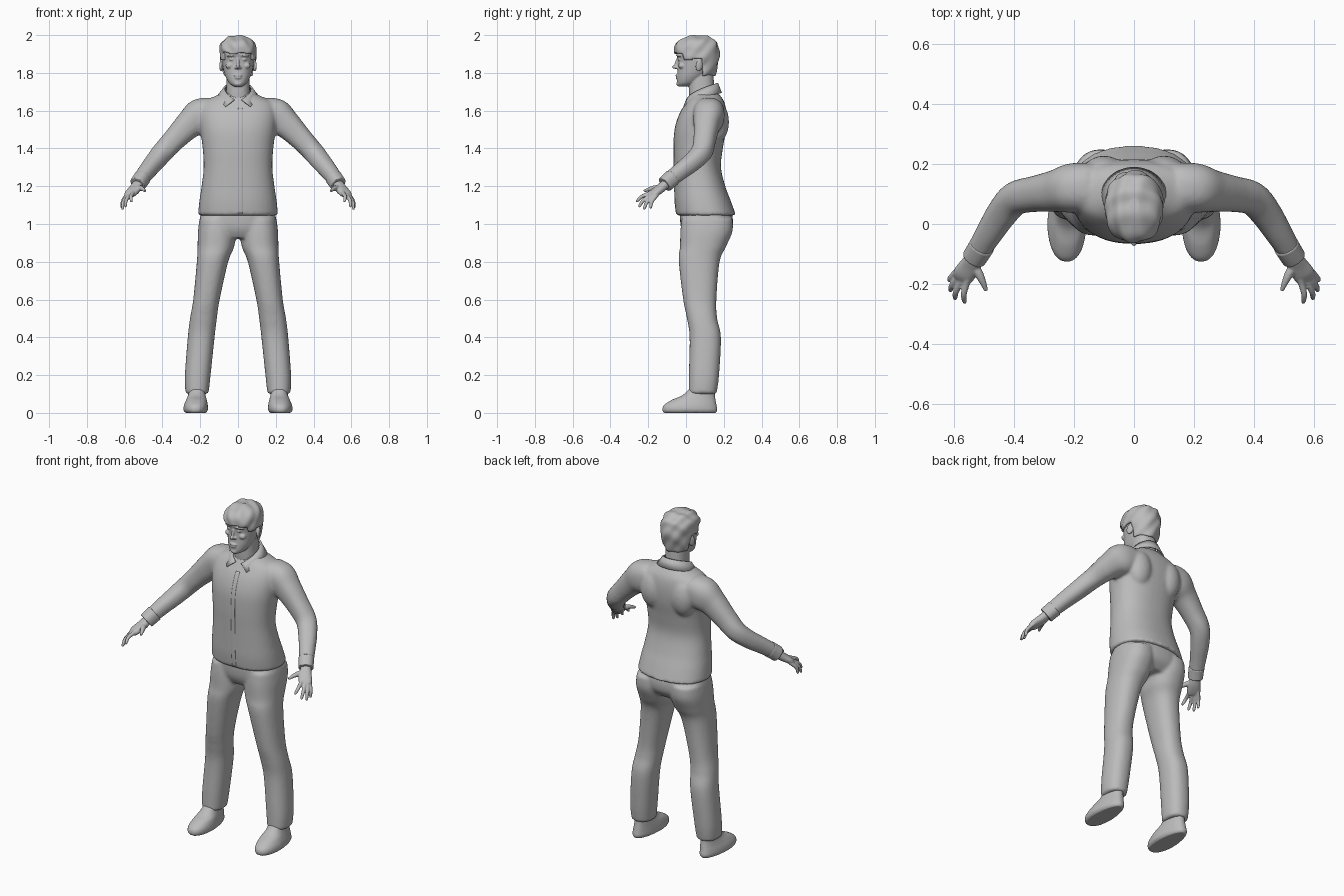
import bpy, bmesh, math
from math import sin, cos, pi, radians
from mathutils import Vector, Matrix, Euler

if "Cube" in bpy.data.objects:
    bpy.data.objects.remove(bpy.data.objects["Cube"])

GREY = (0.5, 0.5, 0.5, 1)
mat = bpy.data.materials.new("plain grey")
mat.use_nodes = True
mat.diffuse_color = GREY
mat.node_tree.nodes["Principled BSDF"].inputs["Base Color"].default_value = GREY


def smooth_rows(rows, steps=6):
    """Pass a smooth path through the given rows."""
    rows = [Vector(r) for r in rows]
    out = []
    for i in range(len(rows) - 1):
        a, b, c, d = rows[max(i - 1, 0)], rows[i], rows[i + 1], rows[min(i + 2, len(rows) - 1)]
        for k in range(steps):
            t = k / steps
            out.append(0.5 * (2 * b + (c - a) * t + (2 * a - 5 * b + 4 * c - d) * t * t
                              + (3 * b - a - 3 * c + d) * t ** 3))
    return out + [rows[-1]]


def loft(bm, rows, flat=True, side=1, n=40, power=2.3):
    """Skin rows of (x, y, z, radius a, radius b); flat rings or rings square to the path."""
    rows, rings = smooth_rows(rows), []
    for i, r in enumerate(rows):
        u, v = Vector((1, 0, 0)), Vector((0, 1, 0))
        if not flat:
            t = (rows[min(i + 1, len(rows) - 1)] - rows[max(i - 1, 0)])[:3]
            t = Vector(t).normalized()
            u = t.cross(Vector((0, 0, 1))).normalized()
            v = u.cross(t)
        ring = []
        for k in range(n):
            c, s = cos(2 * pi * k / n), sin(2 * pi * k / n)
            p = Vector(r[:3]) + u * r[3] * math.copysign(abs(c) ** (2 / power), c) \
                + v * r[4] * math.copysign(abs(s) ** (2 / power), s)
            ring.append(bm.verts.new((p.x * side, p.y, p.z)))
        rings.append(ring)
    for a, b in zip(rings, rings[1:]):
        for k in range(n):
            bm.faces.new((a[k], a[(k + 1) % n], b[(k + 1) % n], b[k]))
    bm.faces.new(rings[0])
    bm.faces.new(rings[-1])
    return rings


def ball(bm, pos, size, turn=(0, 0, 0), side=1):
    rot = Euler([radians(a) for a in turn]).to_matrix().to_4x4()
    m = Matrix.Translation(pos) @ rot @ Matrix.Diagonal((*size, 1))
    bmesh.ops.create_uvsphere(bm, u_segments=20, v_segments=14, radius=1,
                              matrix=Matrix.Diagonal((side, 1, 1, 1)) @ m)


def finish(name, bm, voxel=0, relax=0):
    bmesh.ops.recalc_face_normals(bm, faces=bm.faces)
    for f in bm.faces:
        f.smooth = True
    me = bpy.data.meshes.new(name)
    bm.to_mesh(me)
    bm.free()
    me.materials.append(mat)
    ob = bpy.data.objects.new(name, me)
    bpy.context.collection.objects.link(ob)
    if voxel:
        m = ob.modifiers.new("fuse", 'REMESH')
        m.mode, m.voxel_size, m.use_smooth_shade = 'VOXEL', voxel, True
    if relax:
        m = ob.modifiers.new("relax", 'SMOOTH')
        m.factor, m.iterations = 0.5, relax
    return ob


# Jacket: torso, shoulder blades and sleeves fused together
bm = bmesh.new()
torso = [(1.045, -.052, .265, .212), (1.12, -.06, .238, .205), (1.2, -.062, .208, .193),
         (1.3, -.064, .185, .182), (1.4, -.066, .195, .187), (1.5, -.06, .212, .2),
         (1.58, -.036, .215, .205), (1.64, -.002, .205, .19), (1.675, .02, .185, .125),
         (1.7, .03, .165, .075)]
loft(bm, [(0, (f + b) / 2, z, w, (b - f) / 2) for z, f, b, w in torso])
for s in (1, -1):
    ball(bm, (.1, .165, 1.54), (.075, .063, .11), side=s)
    loft(bm, [(.13, .12, 1.6, .08, .075), (.2, .12, 1.57, .083, .093), (.26, .11, 1.525, .07, .075),
              (.33, .1, 1.455, .06, .062), (.395, .085, 1.385, .056, .055), (.44, .035, 1.33, .052, .05),
              (.485, -.035, 1.275, .045, .045), (.525, -.1, 1.222, .038, .041)], False, s)
jacket = finish("jacket", bm, .009, 7)

# Sleeve cuffs
bm = bmesh.new()
for s in (1, -1):
    loft(bm, [(.505, -.07, 1.247, .043, .045), (.517, -.09, 1.23, .042, .044),
              (.532, -.113, 1.209, .041, .043)], False, s)
finish("sleeve_cuffs", bm, .004, 2)

# Front placket laid over the jacket
bm = bmesh.new()
bmesh.ops.create_grid(bm, x_segments=4, y_segments=60, size=1,
                      matrix=Matrix.Translation((.012, -.3, 1.335)) @ Matrix.Rotation(pi / 2, 4, 'X')
                      @ Matrix.Diagonal((.012, .28, 1, 1)))
placket = finish("front_placket", bm)
wrap = placket.modifiers.new("wrap", 'SHRINKWRAP')
wrap.target, wrap.wrap_method, wrap.offset = jacket, 'PROJECT', .001
wrap.use_project_y, wrap.use_negative_direction = True, True
placket.modifiers.new("thickness", 'SOLIDIFY').thickness = .003

# Shirt collar: a folded strip round the neck with pointed front ends
bm = bmesh.new()
strips = []
for k in range(41):
    t = k / 40
    a, low = radians(14 + 332 * t), radians(36 + 288 * t)
    back = (1 - cos(a)) / 2
    tip = max(0, 1 - min(t, 1 - t) * 7)
    top = (.069 * sin(a), .082 - .078 * cos(a), 1.645 + .1 * back ** .5)
    fold = (.077 * sin(a), .084 - .086 * cos(a), top[2] + .002)
    edge = (.112 * sin(low), .086 - (.104 + .02 * tip) * cos(low), 1.667 + .028 * back - .045 * tip)
    strips.append([bm.verts.new(p) for p in (top, fold, edge)])
for a, b in zip(strips, strips[1:]):
    for j in range(2):
        bm.faces.new((a[j], b[j], b[j + 1], a[j + 1]))
collar = finish("shirt_collar", bm)
collar.modifiers.new("thickness", 'SOLIDIFY').thickness = .007

# Trousers: hips and legs fused together
bm = bmesh.new()
loft(bm, [(0, .1, 1.1, .19, .13), (0, .108, 1.03, .2, .14), (0, .108, .97, .2, .132), (0, .1, .925, .17, .1)])
for s in (1, -1):
    loft(bm, [(.108, .112, 1.03, .095, .135), (.112, .108, .96, .1, .138), (.117, .09, .88, .097, .122),
              (.135, .07, .8, .083, .108), (.167, .073, .6, .07, .088), (.183, .085, .5, .071, .08),
              (.195, .102, .4, .071, .083), (.213, .095, .2, .068, .08), (.217, .088, .1, .061, .074)], True, s)
finish("trousers", bm, .009, 7)

# Shoes, narrower toward the heel
bm = bmesh.new()
for s in (1, -1):
    rings = loft(bm, [(.224, .02, 0, .055, .138), (.224, .02, .015, .065, .146), (.223, .022, .04, .064, .14),
                      (.22, .04, .068, .057, .117), (.218, .068, .095, .05, .085), (.216, .09, .14, .045, .062)],
                 True, s)
    for v in (v for ring in rings for v in ring):
        v.co.x = s * .222 + (v.co.x - s * .222) * (1 - max(0, v.co.y) * 1.3)
finish("shoes", bm, .006, 3)

# Hands: palm, four fingers and thumb
bm = bmesh.new()
wrist = Vector((.527, -.105, 1.215))
fingers = [((.557, -.195, 1.162), (.565, -.265, 1.118)), ((.576, -.19, 1.15), (.598, -.252, 1.09)),
           ((.588, -.178, 1.146), (.614, -.225, 1.077)), ((.592, -.16, 1.147), (.617, -.19, 1.083))]
for s in (1, -1):
    loft(bm, [(*wrist, .028, .024), (.545, -.137, 1.187, .034, .023), (.566, -.168, 1.164, .037, .019),
              (.577, -.185, 1.15, .03, .012)], False, s, 20)
    for base, tip in fingers:
        base, tip = Vector(base), Vector(tip)
        mid = base.lerp(tip, .5) + Vector((.006, -.005, .005))
        start = base.lerp(wrist, .3)
        loft(bm, [(*start, .011, .011), (*base, .0115, .0115), (*mid, .01, .01),
                  (*base.lerp(tip, .9), .008, .008), (*tip, .003, .003)], False, s, 12, 2)
    loft(bm, [(.535, -.13, 1.195, .014, .014), (.517, -.165, 1.19, .015, .015), (.503, -.195, 1.184, .011, .011),
              (.492, -.222, 1.174, .007, .007)], False, s, 12, 2)
finish("hands", bm, .004, 3)

# Head and neck with facial features
bm = bmesh.new()
loft(bm, [(0, .09, 1.63, .07, .07), (0, .083, 1.7, .063, .068), (0, .08, 1.8, .06, .065)])
skull = [(1.728, -.04, .02, .022), (1.745, -.047, .06, .046), (1.78, -.047, .105, .066),
         (1.82, -.044, .145, .078), (1.87, -.044, .16, .085), (1.91, -.052, .165, .087),
         (1.95, -.04, .158, .078), (1.98, 0, .125, .05)]
loft(bm, [(0, (f + b) / 2, z, w, (b - f) / 2) for z, f, b, w in skull], power=2.15)
ball(bm, (0, -.055, 1.832), (.011, .019, .011))
ball(bm, (0, -.048, 1.853), (.008, .011, .034), (-16, 0, 0))
ball(bm, (0, -.047, 1.787), (.023, .009, .007))
ball(bm, (0, -.045, 1.774), (.019, .01, .007))
ball(bm, (0, -.037, 1.743), (.022, .014, .014))
for s in (1, -1):
    ball(bm, (.011, -.046, 1.827), (.008, .011, .007), side=s)
    ball(bm, (.034, -.037, 1.892), (.028, .014, .007), (0, 5, 18), s)
    ball(bm, (.034, -.036, 1.871), (.013, .008, .006), (0, 0, 15), s)
    ball(bm, (.045, -.022, 1.838), (.021, .018, .017), side=s)
    ball(bm, (.088, .07, 1.84), (.009, .02, .033), (-12, 0, 22), s)
finish("head", bm, .0035, 3)

# Hair: a wavy cap trimmed along the hairline
bm = bmesh.new()
cap = [(1.76, .0, .142, .066), (1.8, -.02, .158, .08), (1.85, -.045, .172, .092), (1.9, -.062, .176, .098),
       (1.94, -.062, .172, .095), (1.97, -.04, .155, .08), (1.99, 0, .125, .052), (1.997, .045, .085, .015)]
loft(bm, [(0, (f + b) / 2, z, w, (b - f) / 2) for z, f, b, w in cap], n=64, power=2.1)


def hairline(p):
    """Height of the hair edge, from fringe past the ears to the nape."""
    if p.y < -.015:
        return 1.903 + .006 * sin(p.x * 70)
    if p.y < .035:
        return 1.868
    return 1.875 if p.y < .09 else 1.785


bmesh.ops.delete(bm, geom=[f for f in bm.faces if f.calc_center_median().z
                           < hairline(f.calc_center_median())], context='FACES')
for v in bm.verts:
    out = (v.co - Vector((0, .06, 1.88))).normalized()
    v.co += out * .0028 * (sin(v.co.x * 95 + v.co.z * 60) + sin(v.co.y * 85 - v.co.z * 70))
hair = finish("hair", bm)
thick = hair.modifiers.new("thickness", 'SOLIDIFY')
thick.thickness = .014
relax = hair.modifiers.new("relax", 'SMOOTH')
relax.iterations = 2
